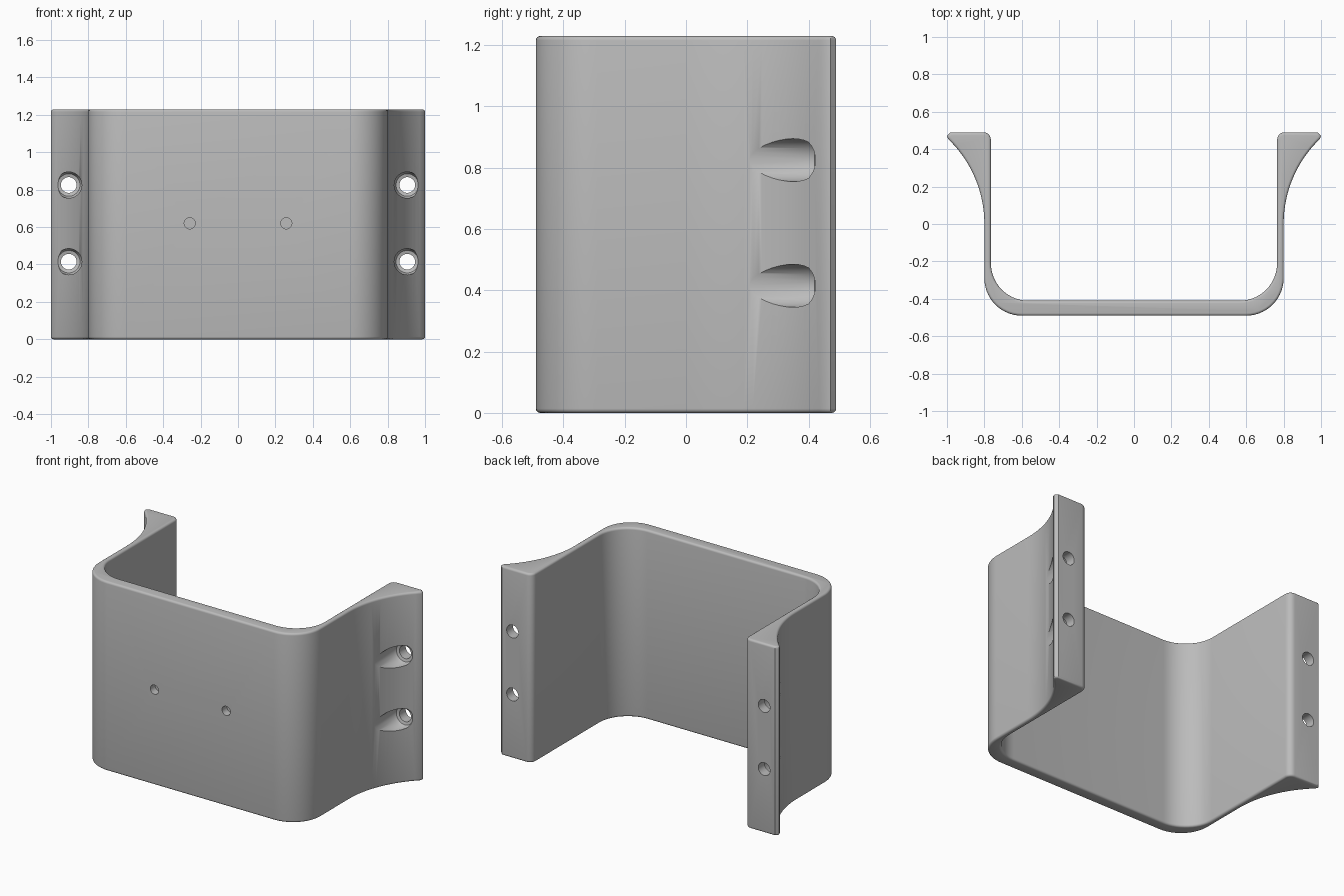
import bpy, bmesh
from math import sin, cos, pi, asin, radians
from mathutils import Vector

cube = bpy.data.objects.get("Cube")
if cube:
    bpy.data.objects.remove(cube, do_unlink=True)

HEIGHT = 1.23
RIM = 0.014

grey = bpy.data.materials.new("plain grey")
grey.use_nodes = True
colour = (0.5, 0.5, 0.5, 1)
grey.diffuse_color = colour
bsdf = next(n for n in grey.node_tree.nodes if n.type == 'BSDF_PRINCIPLED')
bsdf.inputs["Base Color"].default_value = colour


def arc(cx, cy, r, start, end, n):
    angles = [radians(start + (end - start) * i / n) for i in range(n + 1)]
    return [(cx + r * cos(a), cy + r * sin(a)) for a in angles]


def make_object(name, bm):
    bmesh.ops.recalc_face_normals(bm, faces=bm.faces)
    mesh = bpy.data.meshes.new(name)
    bm.to_mesh(mesh)
    bm.free()
    mesh.materials.append(grey)
    obj = bpy.data.objects.new(name, mesh)
    bpy.context.collection.objects.link(obj)
    return obj


def lathe_cutter(name, x, z, rings, sides=32):
    """Stepped round cutter along y; rings are (y, radius)."""
    bm = bmesh.new()
    loops = []
    for y, r in rings:
        loops.append([bm.verts.new((x + r * cos(2 * pi * i / sides), y,
                                    z + r * sin(2 * pi * i / sides)))
                      for i in range(sides)])
    for a, b in zip(loops, loops[1:]):
        for i in range(sides):
            j = (i + 1) % sides
            bm.faces.new((a[i], a[j], b[j], b[i]))
    bm.faces.new(loops[0])
    bm.faces.new(loops[-1])
    obj = make_object(name, bm)
    obj.hide_render = True
    return obj


# Half of the plan outline: front wall, rounded corner, flared flange, inner wall
flare_r = 0.63
flare_end = 180 - asin(0.455 / flare_r) * 180 / pi
half = arc(0.6, -0.29, 0.2, -90, 0, 14)
half += arc(0.8 + flare_r, 0, flare_r, 180, flare_end, 16)
half += [(1.0, 0.472), (0.982, 0.49)]
half += arc(0.805, 0.45, 0.04, 90, 180, 5)
half += arc(0.565, -0.21, 0.2, 0, -90, 14)
outline = half + [(-x, y) for x, y in reversed(half)]

# Bracket body: extruded outline with rounded rims
bm = bmesh.new()
base = bm.faces.new([bm.verts.new((x, y, 0)) for x, y in outline])
top = bmesh.ops.extrude_face_region(bm, geom=[base], use_keep_orig=True)
bmesh.ops.translate(bm, vec=Vector((0, 0, HEIGHT)),
                    verts=[v for v in top["geom"] if isinstance(v, bmesh.types.BMVert)])
rims = [e for e in bm.edges if abs(e.verts[0].co.z - e.verts[1].co.z) < 1e-4]
bmesh.ops.recalc_face_normals(bm, faces=bm.faces)
bmesh.ops.bevel(bm, geom=rims, offset=RIM, segments=4, profile=0.5,
                affect='EDGES', clamp_overlap=False)
bracket = make_object("mounting_bracket", bm)

# Counterbored screw holes in the flanges and blind holes in the front wall
cutters = []
for side in (-1, 1):
    for z in (0.415, 0.825):
        cutters.append(lathe_cutter("screw_hole_cutter", side * 0.905, z,
                                    [(0.0, 0.07), (0.4, 0.07), (0.42, 0.06),
                                     (0.425, 0.042), (0.6, 0.042)]))
    cutters.append(lathe_cutter("front_hole_cutter", side * 0.258, 0.62,
                                [(-0.6, 0.03), (-0.44, 0.03)], 20))

bpy.ops.object.select_all(action='DESELECT')
bpy.context.view_layer.objects.active = bracket
bracket.select_set(True)
for cutter in cutters:
    mod = bracket.modifiers.new("hole", 'BOOLEAN')
    mod.operation = 'DIFFERENCE'
    mod.solver = 'EXACT'
    mod.object = cutter
    bpy.ops.object.modifier_apply(modifier=mod.name)
    bpy.data.objects.remove(cutter, do_unlink=True)

bpy.ops.object.shade_smooth_by_angle(angle=radians(35))
